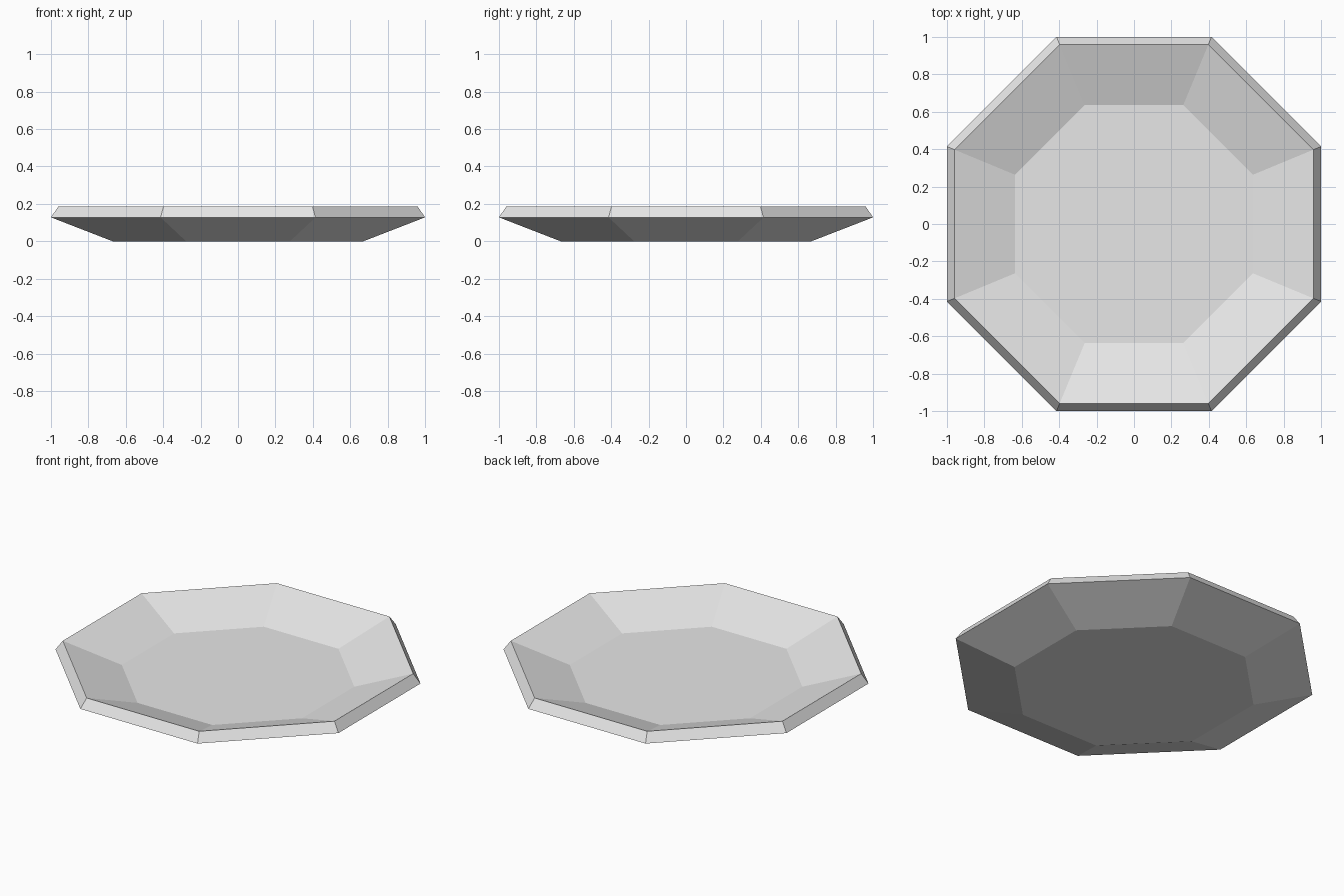
import bpy
import bmesh
from math import cos, sin, pi

cube = bpy.data.objects.get("Cube")
if cube:
    bpy.data.objects.remove(cube, do_unlink=True)

# Plain grey material
grey = bpy.data.materials.new("light_grey")
grey.use_nodes = True
grey.diffuse_color = (0.8, 0.8, 0.8, 1)
grey.node_tree.nodes["Principled BSDF"].inputs["Base Color"].default_value = (0.8, 0.8, 0.8, 1)

SIDES = 8
# Half width across flats and height: underside, outer edge, rim, inner floor
PROFILE = [(0.67, 0.0), (1.0, 0.128), (0.96, 0.187), (0.637, 0.068)]


def ring(bm, half_width, z):
    """Octagon with flat sides facing the axes."""
    radius = half_width / cos(pi / SIDES)
    angles = [2 * pi * (i + 0.5) / SIDES for i in range(SIDES)]
    return [bm.verts.new((radius * cos(a), radius * sin(a), z)) for a in angles]


# Octagonal plate: rings joined from underside over the rim to the floor
bm = bmesh.new()
rings = [ring(bm, w, z) for w, z in PROFILE]
for low, high in zip(rings, rings[1:]):
    for i in range(SIDES):
        j = (i + 1) % SIDES
        bm.faces.new((low[i], low[j], high[j], high[i]))
bm.faces.new(rings[0][::-1])
bm.faces.new(rings[-1])
bmesh.ops.recalc_face_normals(bm, faces=bm.faces)

mesh = bpy.data.meshes.new("plate")
bm.to_mesh(mesh)
bm.free()
mesh.materials.append(grey)
bpy.context.collection.objects.link(bpy.data.objects.new("plate", mesh))
